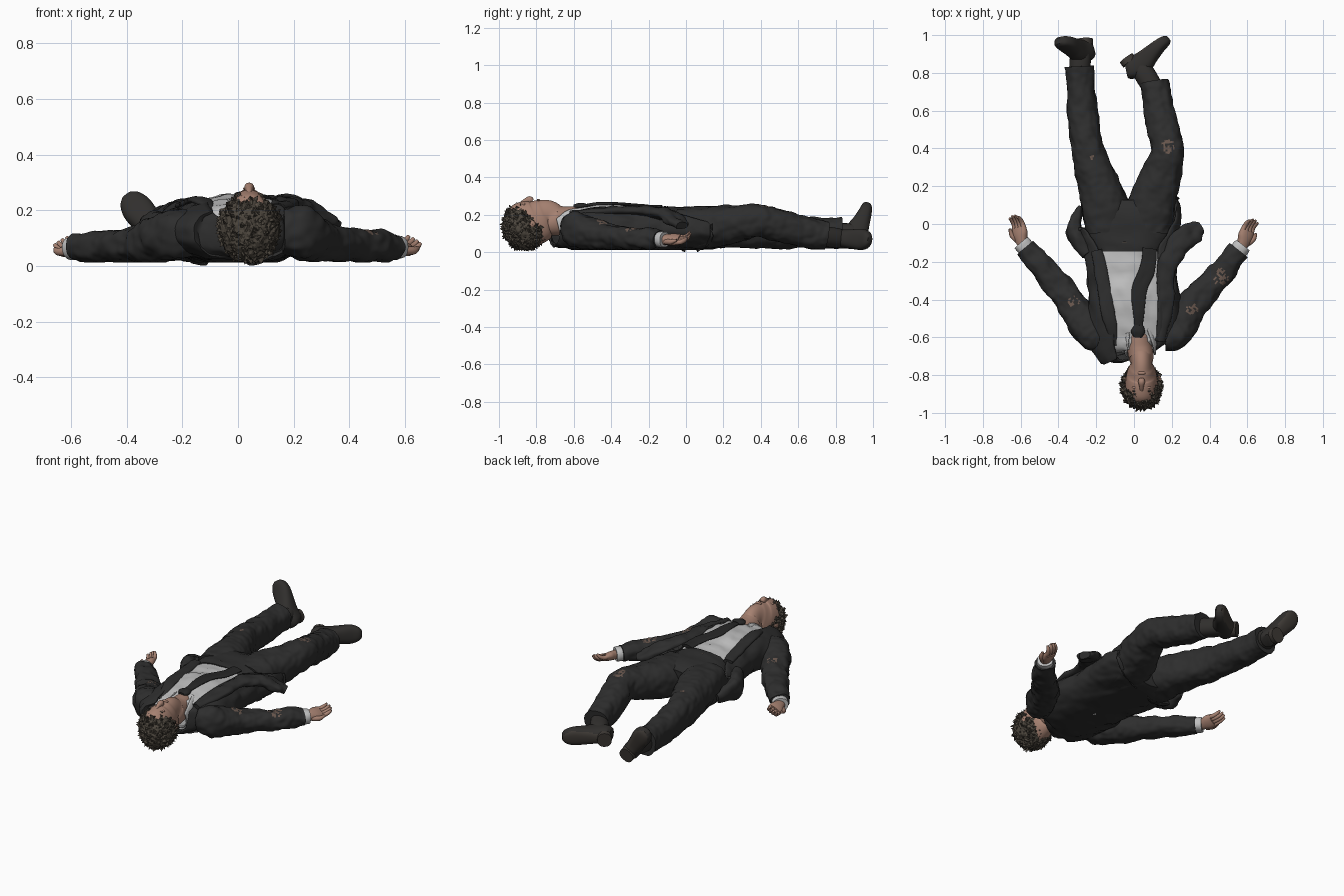
import bpy, bmesh, math, random
from mathutils import Vector, noise

if "Cube" in bpy.data.objects:
    bpy.data.objects.remove(bpy.data.objects["Cube"])

random.seed(4)


def material(name, r, g, b):
    m = bpy.data.materials.new(name)
    m.diffuse_color = (r, g, b, 1)
    m.use_nodes = True
    m.node_tree.nodes["Principled BSDF"].inputs["Base Color"].default_value = m.diffuse_color
    return m


SUIT = material("suit charcoal", .027, .027, .027)
TIE = material("tie black", .02, .02, .02)
SHIRT = material("shirt white", .52, .52, .52)
SKIN = material("skin", .38, .22, .165)
HAIR = material("hair brown", .072, .06, .046)
SHOE = material("shoe dark", .03, .028, .026)
SOLE = material("sole brown", .05, .043, .037)
WOUND = material("torn cloth brown", .14, .095, .075)


def finish(bm, name, mats, smooth=True):
    bmesh.ops.recalc_face_normals(bm, faces=bm.faces)
    me = bpy.data.meshes.new(name)
    bm.to_mesh(me)
    bm.free()
    for m in mats:
        me.materials.append(m)
    for p in me.polygons:
        p.use_smooth = smooth
    if smooth:
        me.set_sharp_from_angle(angle=math.radians(50))
    ob = bpy.data.objects.new(name, me)
    bpy.context.collection.objects.link(ob)
    return ob


def spline(pts, sub):
    """Catmull-Rom through tuples of any length."""
    out = []
    for i in range(len(pts) - 1):
        a, b, c, d = pts[max(i - 1, 0)], pts[i], pts[i + 1], pts[min(i + 2, len(pts) - 1)]
        for k in range(sub):
            t = k / sub
            out.append([.5 * (2*q + (r - p)*t + (2*p - 5*q + 4*r - s)*t*t + (3*q - p - 3*r + s)*t**3)
                        for p, q, r, s in zip(a, b, c, d)])
    return out + [list(pts[-1])]


def loft(name, pts, mat, n=36, sub=7, up=(0, 0, 1), power=2.3, fold=0.0, thick=0, floor=.012):
    """Sections (x, y, z, half width, half height[, right edge, left edge angle of an open shell])."""
    rows = spline(pts, sub)
    bm = bmesh.new()
    rings = []
    for i, r in enumerate(rows):
        c = Vector(r[:3])
        t = Vector(rows[min(i + 1, len(rows) - 1)][:3]) - Vector(rows[max(i - 1, 0)][:3])
        t.normalize()
        s = t.cross(Vector(up)).normalized()
        u = s.cross(t)
        is_open = len(r) > 5
        a0, a1 = (math.radians(r[5]), math.radians(r[6] - 360)) if is_open else (0, 2 * math.pi)
        ring = []
        for k in range(n):
            a = a0 + (a1 - a0) * k / (n - 1 if is_open else n)
            ca, sa = math.cos(a), math.sin(a)
            o = (s * math.copysign(abs(ca) ** (2 / power), ca) * r[3]
                 + u * math.copysign(abs(sa) ** (2 / power), sa) * r[4])
            p = c + o
            if fold:
                p += o.normalized() * fold * (noise.noise(p * 13) + .6 * noise.noise(p * 31))
            p.z = max(p.z, floor)
            ring.append(bm.verts.new(p))
        rings.append(ring)
    m = n - 1 if is_open else n
    for a, b in zip(rings, rings[1:]):
        for k in range(m):
            bm.faces.new((a[k], a[(k + 1) % n], b[(k + 1) % n], b[k]))
    if not is_open:
        bm.faces.new(rings[0])
        bm.faces.new(rings[-1])
    ob = finish(bm, name, [mat])
    if thick:
        mod = ob.modifiers.new("cloth thickness", 'SOLIDIFY')
        mod.thickness = thick
    return ob


def blob(name, loc, size, mat):
    bm = bmesh.new()
    bmesh.ops.create_icosphere(bm, subdivisions=3, radius=1)
    for v in bm.verts:
        v.co = Vector(loc) + Vector([a * b for a, b in zip(v.co, size)])
    return finish(bm, name, [mat])


def tear(ob, spots, mat=WOUND):
    """Colour ragged spots of an object."""
    ob.data.materials.append(mat)
    for p in ob.data.polygons:
        for s, r in spots:
            if (p.center - Vector(s)).length < r and noise.noise(p.center * 75) > -.02:
                p.material_index = 1


# shirt, jacket shell and folded-back jacket fronts
loft("shirt", [(.02, -.66, .135, .10, .08), (.01, -.6, .132, .18, .098), (0, -.42, .135, .21, .118),
               (-.02, -.25, .13, .205, .11), (-.03, -.1, .125, .19, .105)], SHIRT, n=64, fold=.012)
loft("jacket", [(.025, -.705, .12, .09, .085, 30, 150), (.015, -.675, .12, .17, .09, 52, 128),
                (0, -.62, .122, .235, .106, 62, 114), (0, -.45, .132, .243, .123, 62, 114),
                (-.01, -.28, .13, .235, .122, 58, 123), (-.02, -.14, .127, .25, .122, 54, 130),
                (-.03, .0, .122, .28, .115, 30, 146), (-.04, .04, .12, .285, .11, 10, 168)],
     SUIT, n=64, fold=.012, thick=.01)
loft("jacket_front_right", [(.14, -.62, .2, .025, .016), (.165, -.42, .218, .045, .022),
                            (.175, -.24, .22, .05, .026), (.23, -.12, .205, .06, .03),
                            (.31, -.05, .165, .06, .028), (.355, -.025, .14, .035, .02)], SUIT, fold=.014)
loft("jacket_lapel_left", [(-.09, -.64, .19, .02, .015), (-.13, -.5, .234, .035, .014),
                           (-.165, -.3, .226, .035, .014), (-.2, -.14, .215, .03, .014)], SUIT, fold=.006)
loft("jacket_flap_left", [(-.24, -.16, .14, .04, .06), (-.305, -.06, .12, .05, .07),
                          (-.31, .0, .11, .035, .06), (-.285, .09, .09, .012, .03)], SUIT, fold=.012)

# collar, tie
loft("shirt_collar", [(.02, -.565, .165, .095, .083, 62, 118), (.03, -.62, .162, .09, .086, 48, 132),
                      (.035, -.69, .145, .082, .085, 20, 160)], SHIRT, fold=.004, thick=.006)
loft("tie_knot", [(.02, -.6, .243, .022, .012), (.022, -.57, .247, .036, .016),
                  (.025, -.535, .25, .022, .01)], TIE, fold=.006)
loft("tie", [(.025, -.55, .247, .022, .008), (.025, -.46, .257, .03, .009), (.03, -.34, .256, .04, .009),
             (.07, -.24, .248, .042, .01), (.085, -.13, .24, .036, .01)], TIE, fold=.004)

# trousers
loft("trouser_hips", [(-.03, -.145, .125, .195, .115), (-.03, -.05, .125, .23, .118),
                      (-.03, .05, .125, .235, .115), (-.03, .12, .12, .17, .095)], SUIT, fold=.01)
blob("belt_buckle", (-.05, -.098, .24), (.018, .006, .006), SOLE)
left_leg = loft("trouser_leg_left", [
    (-.14, -.04, .125, .12, .11), (-.155, .1, .13, .125, .115), (-.2, .25, .128, .105, .105),
    (-.25, .42, .12, .085, .1), (-.272, .6, .105, .08, .085), (-.285, .78, .1, .073, .08),
    (-.288, .835, .1, .076, .085)], SUIT, n=64, sub=16, fold=.009)
right_leg = loft("trouser_leg_right", [
    (.08, -.04, .125, .12, .11), (.092, .1, .132, .125, .115), (.14, .25, .15, .108, .1),
    (.178, .38, .168, .086, .088), (.155, .5, .14, .085, .086), (.122, .65, .105, .08, .08),
    (.105, .75, .09, .077, .075)], SUIT, n=64, sub=16, fold=.009)
tear(left_leg, [((-.22, .35, .22), .016)])
tear(right_leg, [((.18, .41, .25), .036)])

# arms, cuffs and hands
ARMS = {"left": [(-.16, -.6, .12, .07, .08), (-.225, -.58, .113, .082, .09), (-.295, -.48, .095, .083, .08),
                 (-.365, -.375, .077, .078, .062), (-.46, -.26, .07, .068, .056), (-.575, -.125, .064, .056, .05)],
        "right": [(.16, -.6, .12, .07, .08), (.22, -.585, .118, .08, .095), (.275, -.48, .095, .08, .08),
                  (.36, -.37, .078, .076, .063), (.46, -.26, .073, .068, .057), (.555, -.14, .068, .056, .05)]}
TEARS = {"left": [((-.32, -.41, .15), .03)],
         "right": [((.46, -.28, .125), .045), ((.31, -.45, .16), .036)]}
for side, path in ARMS.items():
    m = -1 if side == "left" else 1
    arm = loft("sleeve_" + side, path, SUIT, n=56, sub=14, fold=.011)
    tear(arm, TEARS[side])
    w = Vector(path[-1][:3])
    d = (w - Vector(path[-2][:3])).normalized()
    loft("cuff_" + side, [(*(w - d * .02), .046, .042), (*(w + d * .02), .047, .043),
                          (*(w + d * .035), .045, .041)], SHIRT, n=24, fold=.003)
    # palm bends away from the forearm line and is rolled
    e = Vector((m * (.2 if m < 0 else .34), .95, 0)).normalized()
    s = (e.cross(Vector((0, 0, 1))) * .85 + Vector((0, 0, -.5 * m))).normalized()
    pn = s.cross(e)
    b = w + d * .025
    k = b + e * .092
    loft("palm_" + side, [(*b, .029, .026), (*(b + e * .03), .035, .027), (*(b + e * .06), .043, .025),
                          (*k, .041, .019)], SKIN, n=20, up=pn)
    for i in range(4):
        f = k + s * (i - 1.5) * .02 - e * .012
        q = 1 - .12 * abs(i - 1.5)
        g = f - s * (i - 1.5) * .003
        loft(f"finger_{side}_{i + 1}", [(*f, .013, .014), (*(g + e * .035 * q), .0125, .0125),
                                        (*(g + e * .064 * q + pn * .013), .011, .011),
                                        (*(g + e * .08 * q + pn * .032), .0065, .0065)],
             SKIN, n=10, sub=4, up=pn, power=2)
    # thumb on the outer side of the upturned palm
    f = b + e * .022 + s * m * .024
    loft("thumb_" + side, [(*f, .016, .016), (*(f + e * .035 + s * m * .02 + pn * .012), .014, .014),
                           (*(f + e * .07 + s * m * .018 + pn * .022), .007, .007)],
         SKIN, n=10, sub=5, up=pn, power=2)

# shoes: heel to toe, sole coloured by direction
SHOES = {"left": ((-.245, .925, .05), (-.392, .96, .246), (.05, -1, .2), (-.288, .82, .1)),
         "right": ((-.035, .822, .068), (.178, .97, .068), (.58, -.8, .12), (.095, .73, .085))}
for side, (heel, toe, up, ankle) in SHOES.items():
    h, t, u = Vector(heel), Vector(toe), Vector(up).normalized()
    sec = [(-.04, .036, .038, .006), (.05, .05, .052, .014), (.3, .049, .06, .02), (.55, .053, .047, .008),
           (.8, .056, .036, -.003), (.97, .042, .028, -.006), (1.05, .02, .016, -.008)]
    shoe = loft("shoe_" + side, [(*(h.lerp(t, f) + u * o), a, b) for f, a, b, o in sec], SHOE,
                n=32, sub=5, up=u, power=2.6)
    shoe.data.materials.append(SOLE)
    for p in shoe.data.polygons:
        if p.normal.dot(u) < -.75:
            p.material_index = 1
    a = Vector(ankle)
    c = h.lerp(t, .24) + u * .01
    loft("shoe_ankle_" + side, [(*a, .055, .055), (*a.lerp(c, .6), .056, .054), (*c, .045, .045)], SHOE, n=24)
    g = h.lerp(t, .11) - u * .03
    loft("shoe_heel_" + side, [(*(g + u * .01), .045, .042), (*(g - u * .02), .045, .042)], SOLE,
         n=20, sub=2, up=(t - h).normalized())

# head: neck to crown, face up
loft("head", [(.02, -.55, .185, .05, .05), (.025, -.59, .18, .06, .064), (.03, -.65, .17, .066, .075),
              (.038, -.705, .172, .066, .083), (.04, -.735, .188, .055, .088), (.04, -.76, .182, .066, .104),
              (.04, -.8, .162, .08, .119), (.04, -.85, .148, .086, .125), (.04, -.895, .142, .084, .118),
              (.04, -.925, .135, .068, .09), (.04, -.945, .13, .042, .05), (.04, -.952, .13, .01, .01)],
     SKIN, power=2.05)
loft("nose", [(.04, -.885, .258, .009, .008), (.04, -.86, .272, .012, .014), (.04, -.835, .279, .018, .02),
              (.04, -.822, .272, .014, .012)], SKIN, n=16)
blob("lips", (.04, -.789, .278), (.022, .009, .007), SKIN)
for m in (-1, 1):
    tag = "left" if m < 0 else "right"
    blob("closed_eye_" + tag, (.04 + m * .034, -.866, .255), (.016, .008, .008), SKIN)
    blob("eyebrow_" + tag, (.04 + m * .034, -.885, .254), (.018, .004, .006), HAIR)
    blob("ear_" + tag, (.04 + m * .093, -.832, .15), (.013, .028, .022), SKIN)


# hair: cap behind a slanted hairline plus tufts
def under_hairline(p):
    return p.z < .25 - .9 * (p.y + .91) + .02 * noise.noise(p * 40)


bm = bmesh.new()
bmesh.ops.create_icosphere(bm, subdivisions=5, radius=1)
centre = Vector((.04, -.86, .138))
for v in bm.verts:
    r = 1 + .06 * noise.noise(v.co * 6) + .04 * noise.noise(v.co * 14)
    v.co = centre + Vector((v.co.x * .108, v.co.y * .121, v.co.z * .128)) * r
bmesh.ops.delete(bm, geom=[f for f in bm.faces if not under_hairline(f.calc_center_median())], context='FACES')
roots = [v.co.copy() for v in random.sample(list(bm.verts), 330)]
for p in roots:
    out = (p - centre).normalized()
    lean = (out + Vector([random.uniform(-1.2, 1.2) for _ in range(3)])).normalized()
    a = out.orthogonal().normalized() * .014
    b = out.cross(a)
    tip = p + lean * random.uniform(.01, .02)
    tip.y, tip.z = max(tip.y, -.998), max(tip.z, .003)
    base = [bm.verts.new(p - out * .006 + a * math.cos(q) + b * math.sin(q)) for q in (0, 2.1, 4.2)]
    top = bm.verts.new(tip)
    for i in range(3):
        bm.faces.new((base[i], base[(i + 1) % 3], top))
finish(bm, "hair", [HAIR], smooth=False)
